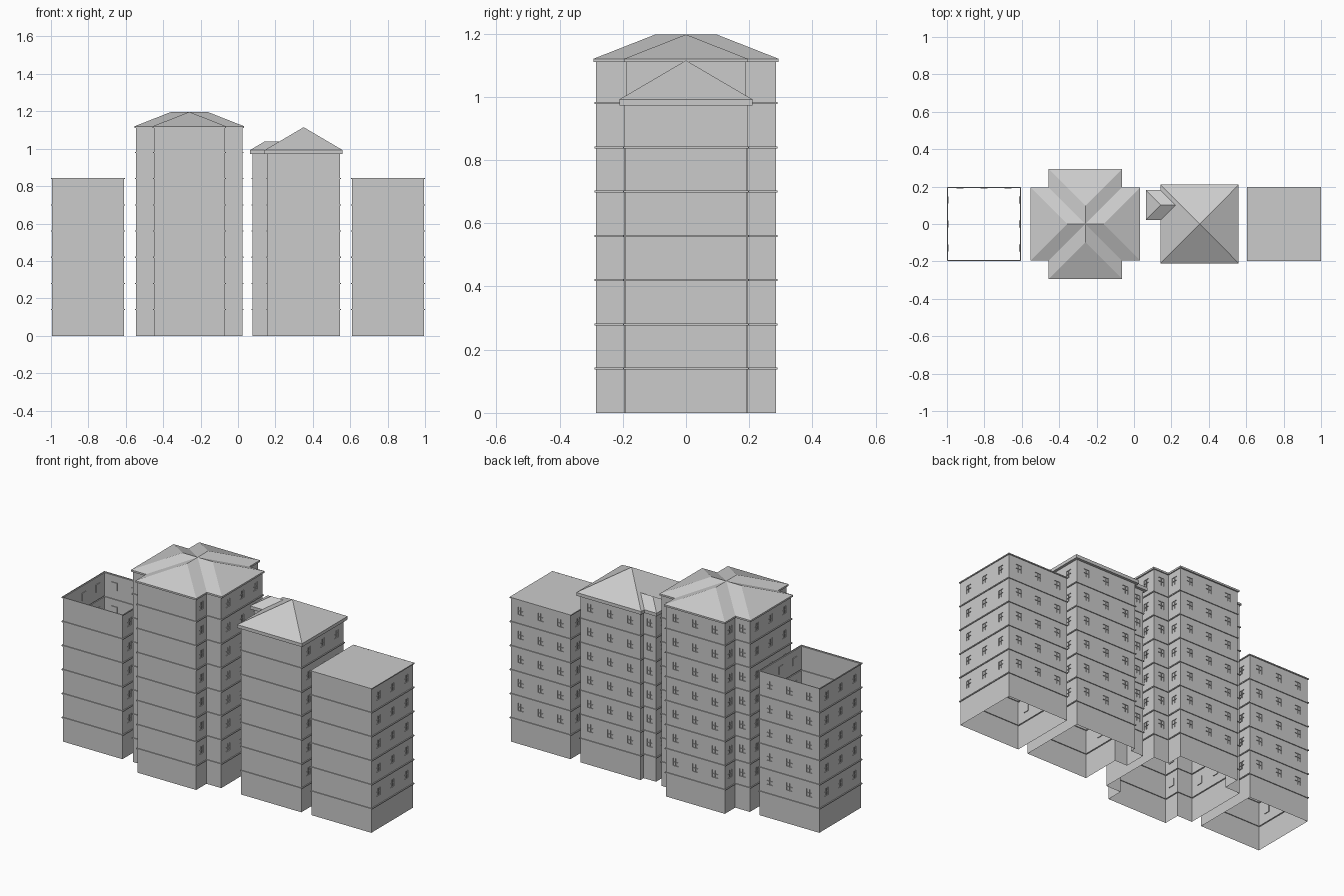
import bpy, bmesh
from mathutils import Vector

if "Cube" in bpy.data.objects:
    bpy.data.objects.remove(bpy.data.objects["Cube"])

STOREY, LEDGE, HALF = 0.14, 0.005, 0.003


def rect(x0, y0, x1, y1):
    return [(x0, y0), (x1, y0), (x1, y1), (x0, y1)]


def offset(poly, d):
    """Grow a right-angled counter-clockwise outline by d."""
    pts = [Vector(p) for p in poly]
    out = []
    for i, p in enumerate(pts):
        e0 = (p - pts[i - 1]).normalized()
        e1 = (pts[(i + 1) % len(pts)] - p).normalized()
        out.append(p + d * (Vector((e0.y, -e0.x)) + Vector((e1.y, -e1.x))))
    return [tuple(p) for p in out]


def face(bm, pts):
    return bm.faces.new([bm.verts.new(p) for p in pts])


def ring(bm, low, za, high, zb):
    n = len(low)
    for i in range(n):
        j = (i + 1) % n
        face(bm, [(*low[i], za), (*low[j], za), (*high[j], zb), (*high[i], zb)])


def finish(bm, name):
    bmesh.ops.remove_doubles(bm, verts=bm.verts, dist=1e-5)
    mesh = bpy.data.meshes.new(name)
    bm.to_mesh(mesh)
    bm.free()
    bpy.context.collection.objects.link(bpy.data.objects.new(name, mesh))


def wall(bm, p, q, za, zb, windows):
    """One storey of one wall, with recessed four-pane windows."""
    p, q = Vector(p), Vector(q)
    length = (q - p).length
    if not windows or q.x - p.x > 1e-4 or length < 0.06:
        face(bm, [(*p, za), (*q, za), (*q, zb), (*p, zb)])
        return
    count = 3 if length > 0.25 else 1
    us, w = [0], 0.036
    for k in range(count):
        c = length * (k + 0.5) / count
        us += [c - w / 2, c, c + w / 2]
    us.append(length)
    zs = [za, za + 0.05, za + 0.072, za + 0.094, zb]
    d = (q - p) / length
    panes = []
    for i in range(len(us) - 1):
        for j in range(4):
            a, b = p + d * us[i], p + d * us[i + 1]
            f = face(bm, [(*a, zs[j]), (*b, zs[j]), (*b, zs[j + 1]), (*a, zs[j + 1])])
            if j in (1, 2) and i % 3 != 0:
                panes.append(f)
    bmesh.ops.inset_individual(bm, faces=panes, thickness=0.002)
    # push the pane faces into the wall
    for f in panes:
        f.normal_update()
        n = f.normal.copy()
        for v in f.verts:
            v.co -= n * 0.004


def tower(name, poly, height, top_ledge):
    """Open shell of storeys separated by thin projecting ledges."""
    bm = bmesh.new()
    out = offset(poly, LEDGE)
    z, k = 0.0, 1
    while z < height - 0.02:
        top = min(k * STOREY, height)
        last = top > height - 0.02
        ledge = top_ledge or not last
        zb = top - HALF if ledge else height
        for i in range(len(poly)):
            wall(bm, poly[i], poly[(i + 1) % len(poly)], z, zb, k > 1)
        if ledge:
            ring(bm, poly, zb, out, zb)
            ring(bm, out, zb, out, top + HALF)
            ring(bm, out, top + HALF, poly, top + HALF)
            z = top + HALF
        else:
            z = height
        k += 1
    finish(bm, name)


def eave(bm, poly, wall_poly, z0, z1):
    face(bm, [(*p, z0) for p in reversed(poly)])
    ring(bm, poly, z0, poly, z1)


# Low outer blocks; the left one is open, the right one has a flat roof
left = rect(-0.995, -0.193, -0.61, 0.193)
right = rect(0.61, -0.193, 0.995, 0.193)
tower("left_block", left, 0.84, True)
tower("right_block", right, 0.84, True)
bm = bmesh.new()
face(bm, [(*p, 0.84) for p in offset(right, LEDGE)])
finish(bm, "right_flat_roof")

# Cross-shaped tall block
CX = -0.26


def cross(a, b, c, d):
    """Arms reach a in x and c in y; half widths b (y arm) and d (x arm)."""
    return [(CX + x, y) for x, y in [
        (-b, -c), (b, -c), (b, -d), (a, -d), (a, d), (b, d),
        (b, c), (-b, c), (-b, d), (-a, d), (-a, -d), (-b, -d)]]


cw = cross(0.285, 0.19, 0.285, 0.19)
tower("cross_block", cw, 1.11, False)
bm = bmesh.new()
a, b, zr, ze = 0.293, 0.196, 1.197, 1.12
eave(bm, cross(a, b, a, b), cw, 1.11, ze)
apex = (CX, 0, zr)
for dx, dy in [(1, 0), (0, 1), (-1, 0), (0, -1)]:
    def at(along, side, z):
        return (CX + dx * along - dy * side, dy * along + dx * side, z)
    tip = at(a - b, 0, zr)
    face(bm, [at(a, -b, ze), at(a, b, ze), tip])
    face(bm, [at(a, b, ze), at(b, b, ze), apex, tip])
    face(bm, [at(b, -b, ze), at(a, -b, ze), tip, apex])
finish(bm, "cross_hip_roof")

# Square block with a narrow side wing
sw = [(0.157, -0.195), (0.545, -0.195), (0.545, 0.195), (0.157, 0.195),
      (0.157, 0.165), (0.078, 0.165), (0.078, 0.037), (0.157, 0.037)]
tower("square_block", sw, 0.975, False)
bm = bmesh.new()
ze = 0.992
se = [(0.142, -0.21), (0.56, -0.21), (0.56, 0.21), (0.142, 0.21),
      (0.142, 0.181), (0.063, 0.181), (0.063, 0.021), (0.142, 0.021)]
eave(bm, se, sw, 0.973, ze)
main = rect(0.142, -0.21, 0.56, 0.21)
for i in range(4):
    face(bm, [(*main[i], ze), (*main[(i + 1) % 4], ze), (0.351, 0, 1.115)])
finish(bm, "pyramid_roof")

# Wing roof running into the pyramid
bm = bmesh.new()
zw = ze + 0.047
tip, end = (0.143, 0.101, zw), (0.222, 0.101, zw)
face(bm, [(0.063, 0.181, ze), (0.063, 0.021, ze), tip])
face(bm, [(0.063, 0.021, ze), (0.142, 0.021, ze), end, tip])
face(bm, [(0.142, 0.181, ze), (0.063, 0.181, ze), tip, end])
finish(bm, "wing_roof")
